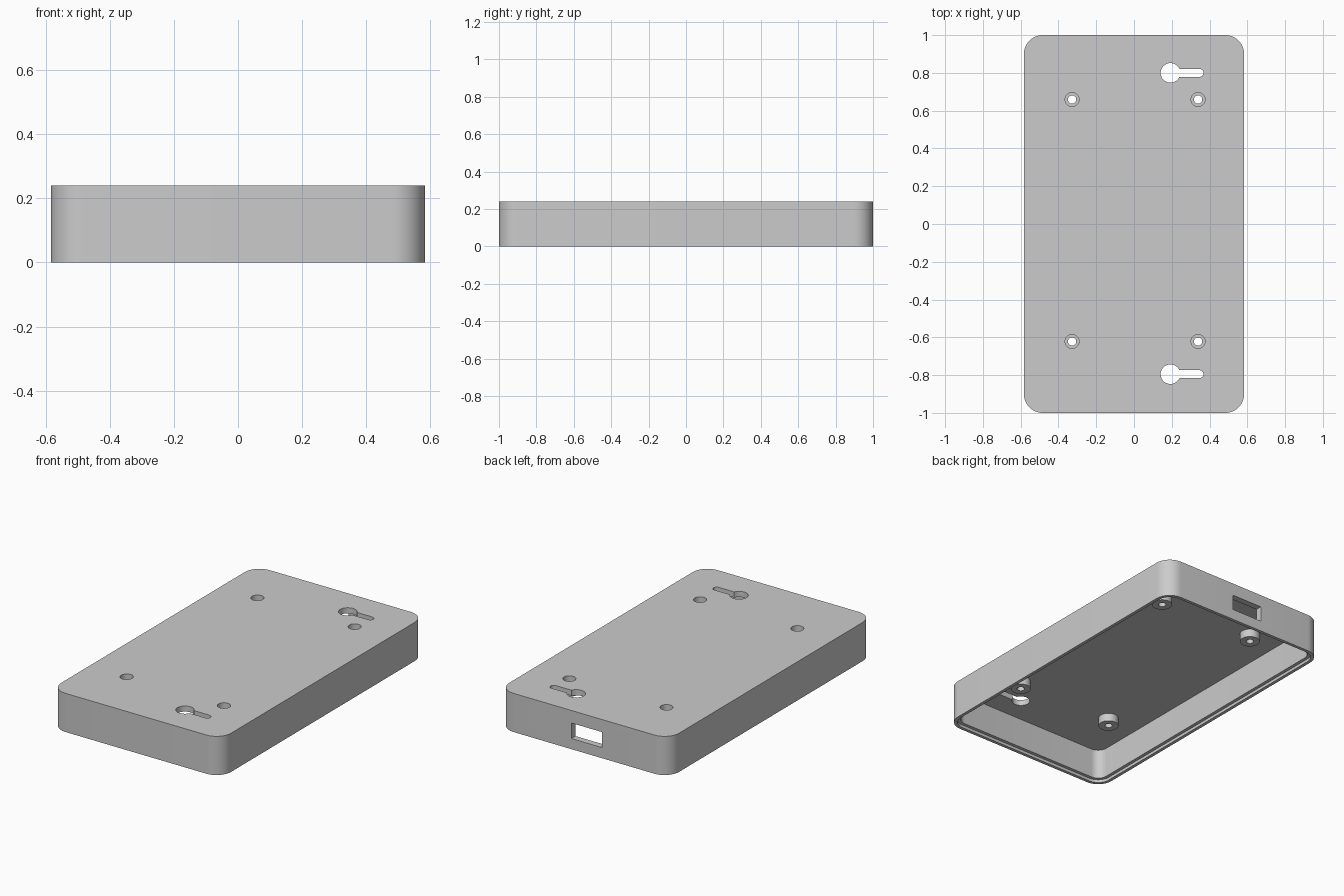
import bpy, bmesh
from math import pi, cos, sin, asin, radians

if "Cube" in bpy.data.objects:
    bpy.data.objects.remove(bpy.data.objects["Cube"], do_unlink=True)

HALF_X, HALF_Y, HEIGHT = 0.583, 1.0, 0.24
CORNER, WALL, ROOF = 0.1, 0.04, 0.035

grey = bpy.data.materials.new("plain grey")
grey.use_nodes = True
grey.diffuse_color = (0.6, 0.6, 0.6, 1)
grey.node_tree.nodes["Principled BSDF"].inputs["Base Color"].default_value = grey.diffuse_color


def arc(cx, cy, r, a0, a1, n):
    return [(cx + r * cos(a0 + (a1 - a0) * i / n), cy + r * sin(a0 + (a1 - a0) * i / n))
            for i in range(n + 1)]


def rounded_rect(inset):
    r = CORNER - inset
    x, y = HALF_X - CORNER, HALF_Y - CORNER
    pts = []
    for k, (sx, sy) in enumerate([(1, 1), (-1, 1), (-1, -1), (1, -1)]):
        pts += arc(sx * x, sy * y, r, k * pi / 2, (k + 1) * pi / 2, 12)
    return pts


def circle(cx, cy, r):
    return arc(cx, cy, r, 0, 2 * pi, 40)[:-1]


def keyhole(cx, cy, r, slot_r, slot_end):
    a = asin(slot_r / r)
    return (arc(cx, cy, r, a, 2 * pi - a, 36)
            + arc(slot_end - slot_r, cy, slot_r, -pi / 2, pi / 2, 12))


def prism(name, outline, z0, z1):
    bm = bmesh.new()
    base = bm.faces.new([bm.verts.new((x, y, z0)) for x, y in outline])
    top = bmesh.ops.extrude_face_region(bm, geom=[base])
    verts = [g for g in top["geom"] if isinstance(g, bmesh.types.BMVert)]
    bmesh.ops.translate(bm, verts=verts, vec=(0, 0, z1 - z0))
    bmesh.ops.recalc_face_normals(bm, faces=bm.faces)
    mesh = bpy.data.meshes.new(name)
    bm.to_mesh(mesh)
    bm.free()
    mesh.materials.append(grey)
    obj = bpy.data.objects.new(name, mesh)
    bpy.context.collection.objects.link(obj)
    return obj


def combine(target, tool, operation):
    tool.hide_render = True
    mod = target.modifiers.new(tool.name, "BOOLEAN")
    mod.operation, mod.solver, mod.object = operation, "EXACT", tool
    bpy.context.view_layer.objects.active = target
    bpy.ops.object.modifier_apply(modifier=mod.name)
    bpy.data.objects.remove(tool, do_unlink=True)


# Shell, open underneath, with a stepped rim for a base plate
shell = prism("enclosure_shell", rounded_rect(0), 0, HEIGHT)
combine(shell, prism("cavity", rounded_rect(WALL), -0.1, HEIGHT - ROOF), "DIFFERENCE")
combine(shell, prism("rim_step", rounded_rect(WALL / 2), -0.1, 0.018), "DIFFERENCE")

# Screw bosses under the roof, counterbored from above
for x in (-0.328, 0.339):
    for y in (-0.622, 0.659):
        combine(shell, prism("boss", circle(x, y, 0.058), 0.155, HEIGHT - ROOF / 2), "UNION")
        combine(shell, prism("counterbore", circle(x, y, 0.037), 0.185, 0.3), "DIFFERENCE")
        combine(shell, prism("screw_hole", circle(x, y, 0.022), 0.1, 0.3), "DIFFERENCE")

# Keyhole hanging slots
for y in (-0.795, 0.8):
    combine(shell, prism("keyhole", keyhole(0.193, y, 0.052, 0.021, 0.368), 0.15, 0.3), "DIFFERENCE")

# Connector opening in the back wall
opening = [(-0.125, 0.9), (0.087, 0.9), (0.087, 1.1), (-0.125, 1.1)]
combine(shell, prism("connector_opening", opening, 0.066, 0.162), "DIFFERENCE")

# Smooth curved walls, crisp edges
bpy.ops.object.select_all(action="DESELECT")
shell.select_set(True)
bpy.context.view_layer.objects.active = shell
bpy.ops.object.shade_smooth_by_angle(angle=radians(30))
